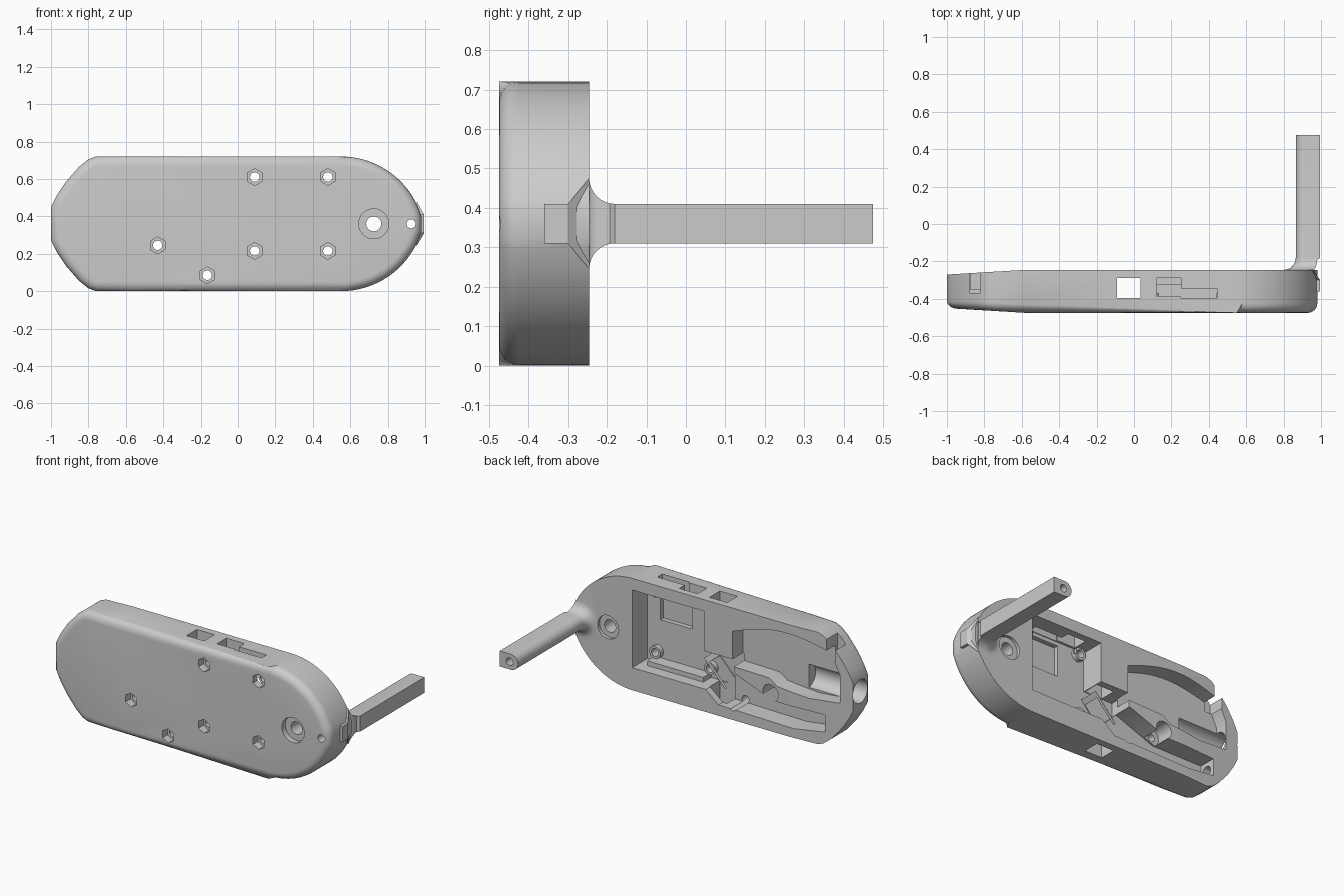
import bpy, bmesh, math
from mathutils import Matrix, Vector

cube = bpy.data.objects.get("Cube")
if cube:
    bpy.data.objects.remove(cube, do_unlink=True)

grey = bpy.data.materials.new("light grey plastic")
grey.use_nodes = True
grey.diffuse_color = (0.6, 0.6, 0.6, 1)
grey.node_tree.nodes["Principled BSDF"].inputs["Base Color"].default_value = (0.6, 0.6, 0.6, 1)

FRONT, BACK, MID = -0.475, -0.245, 0.36


def finish(name, bm):
    bmesh.ops.recalc_face_normals(bm, faces=bm.faces)
    mesh = bpy.data.meshes.new(name)
    bm.to_mesh(mesh)
    bm.free()
    mesh.materials.append(grey)
    obj = bpy.data.objects.new(name, mesh)
    bpy.context.collection.objects.link(obj)
    return obj


def prism_mesh(pts, y0, y1):
    bm = bmesh.new()
    face = bm.faces.new([bm.verts.new((x, y0, z)) for x, z in pts])
    ext = bmesh.ops.extrude_face_region(bm, geom=[face])
    for v in ext["geom"]:
        if isinstance(v, bmesh.types.BMVert):
            v.co.y = y1
    return bm


def prism(name, pts, y0, y1):
    return finish(name, prism_mesh(pts, y0, y1))


def box(name, x0, x1, y0, y1, z0, z1):
    return prism(name, [(x0, z0), (x1, z0), (x1, z1), (x0, z1)], y0, y1)


def ngon(x, z, r, n=32):
    return [(x + r * math.sin(math.tau * i / n), z + r * math.cos(math.tau * i / n)) for i in range(n)]


def rod_x(name, x0, x1, y, z, r):
    bm = bmesh.new()
    mat = Matrix.Translation(((x0 + x1) / 2, y, z)) @ Matrix.Rotation(math.pi / 2, 4, 'Y')
    bmesh.ops.create_cone(bm, cap_ends=True, segments=32, radius1=r, radius2=r, depth=x1 - x0, matrix=mat)
    return finish(name, bm)


def combine(other, operation):
    mod = case.modifiers.new(operation, 'BOOLEAN')
    mod.operation = operation
    mod.solver = 'EXACT'
    mod.object = other
    bpy.context.view_layer.objects.active = case
    bpy.ops.object.modifier_apply(modifier=mod.name)
    bpy.data.objects.remove(other, do_unlink=True)


def cut(other):
    combine(other, 'DIFFERENCE')


def add(other):
    combine(other, 'UNION')


# Case: outline with a rounded nose and a blunt tail, mirrored about its middle
R = 0.449
turn = math.asin(0.43 / R)
upper = [(-1, 0.45), (-0.97, 0.51), (-0.92, 0.585), (-0.85, 0.665), (-0.8, 0.705), (-0.76, 0.72)]
upper += [(0.55 + R * math.sin(turn * i / 20), 0.72 - R + R * math.cos(turn * i / 20)) for i in range(21)]
outline = upper + [(x, 2 * MID - z) for x, z in reversed(upper)]
bm = prism_mesh(outline, FRONT, BACK)
rim = [e for e in bm.edges if all(abs(v.co.y - FRONT) < 1e-4 for v in e.verts)]
bmesh.ops.bevel(bm, geom=rim, offset=0.05, segments=6, profile=0.5, affect='EDGES', clamp_overlap=False)
# Tail taper
bmesh.ops.bisect_plane(bm, geom=bm.verts[:] + bm.edges[:] + bm.faces[:],
                       plane_co=(-0.58, 0, 0), plane_no=(1, 0, 0))
for v in bm.verts:
    t = max(0, (-0.58 - v.co.x) / 0.42)
    mid = (FRONT + BACK) / 2
    v.co.y = mid + (v.co.y - mid) * (1 - 0.22 * t)
case = finish("case", bm)

# Arm: D-shaped section with a flared foot
rings = [(-0.36, 0), (-0.26, 0.065), (BACK, 0.065)]
rings += [(BACK + 0.065 * math.sin(a), 0.065 * (1 - math.cos(a)))
          for a in [math.pi / 2 * i / 8 for i in range(1, 9)]]
rings = [(-0.36, 0), (-0.3, 0)]
rings += [(-0.18 - 0.065 * math.sin(a), 0.065 * (1 - math.cos(a)))
          for a in [math.pi / 2 * (8 - i) / 8 for i in range(9)]]
rings += [(0.475, 0)]
bm = bmesh.new()
previous = None
for y, flare in rings:
    r = 0.05 + flare
    section = [(0.995, -r), (0.995, r)]
    section += [(0.915 - r * math.sin(math.pi * i / 16), r * math.cos(math.pi * i / 16)) for i in range(17)]
    ring = []
    for x, dz in section:
        limit = 0.995 if abs(dz) <= 0.0501 else 0.98 - 0.35 * (abs(dz) - 0.05)
        ring.append(bm.verts.new((min(x, limit), y, MID + dz)))
    if previous:
        for i in range(len(ring)):
            j = (i + 1) % len(ring)
            bm.faces.new((previous[i], previous[j], ring[j], ring[i]))
    else:
        bm.faces.new(ring)
    previous = ring
bm.faces.new(previous)
add(finish("arm", bm))

# Inner pockets, open to the back
cut(prism("main_pocket", [(0.554, 0.145), (0.554, 0.645), (0.04, 0.645), (0.04, 0.39),
                          (-0.17, 0.39), (-0.17, 0.3), (-0.02, 0.145)], -0.40, -0.1))
arch = [(-0.16 - 0.69 * i / 14, 0.57 + 0.04 * i / 14 + 0.07 * math.sin(math.pi * i / 14)) for i in range(15)]
cut(prism("arched_pocket", arch + [(-0.91, 0.48), (-0.91, 0.3), (-0.7, 0.28), (-0.48, 0.3),
                                   (-0.42, 0.34), (-0.16, 0.345)], -0.35, -0.1))
cut(prism("lower_pocket", [(0.03, 0.145), (-0.06, 0.07), (-0.6, 0.06), (-0.81, 0.09), (-0.81, 0.2),
                           (-0.45, 0.2), (-0.18, 0.3), (0.03, 0.31)], -0.37, -0.1))
cut(prism("boss_clearance", ngon(-0.43, 0.245, 0.055), -0.36, -0.1))
cut(box("board_recess", 0.235, 0.46, -0.43, -0.3, 0.42, 0.62))
cut(rod_x("tail_trough", -1.1, -0.63, -0.345, 0.37, 0.075))
cut(rod_x("side_bore", -0.87, -0.75, -0.32, 0.14, 0.035))

# Supports inside the main pocket
add(box("lower_step", 0.1, 0.5, -0.42, -0.32, 0.13, 0.175))
add(prism("diagonal_rib", [(0.03, 0.3), (0.06, 0.33), (-0.06, 0.2), (-0.09, 0.17)], -0.42, -0.27))

# Fastener holes: raised collar, through hole and hexagonal recess
fasteners = [(0.09, 0.61), (0.48, 0.61), (0.09, 0.215), (0.48, 0.215), (-0.43, 0.245), (-0.165, 0.085)]
for x, z in fasteners[:4]:
    add(prism("collar", ngon(x, z, 0.04), -0.42, -0.37))
for x, z in fasteners:
    cut(prism("fastener_hole", ngon(x, z, 0.025, 24), -0.6, -0.2))
    cut(prism("hex_recess", ngon(x, z, 0.045, 6), -0.6, -0.425))

# Pivot hole with a recess on both sides, and the bore along the arm
cut(prism("pivot_hole", ngon(0.725, MID, 0.04), -0.6, -0.1))
cut(prism("pivot_front_recess", ngon(0.725, MID, 0.08), -0.6, -0.44))
cut(prism("pivot_back_recess", ngon(0.725, MID, 0.075), -0.265, -0.1))
cut(prism("arm_bore", ngon(0.925, MID, 0.024), -0.6, 0.6))

# Openings in the side walls
cut(box("switch_window", -0.09, 0.035, -0.395, -0.29, -0.1, 0.9))
cut(box("port_window", 0.12, 0.25, -0.385, -0.29, 0.6, 0.9))
cut(box("port_slot", 0.249, 0.445, -0.395, -0.345, 0.6, 0.9))
cut(box("tail_notch", -0.88, -0.82, -0.37, -0.1, 0.56, 0.9))

# Smooth rounded areas, keep edges sharp
bpy.ops.object.select_all(action='DESELECT')
case.select_set(True)
bpy.context.view_layer.objects.active = case
bpy.ops.object.shade_smooth_by_angle(angle=math.radians(30))
